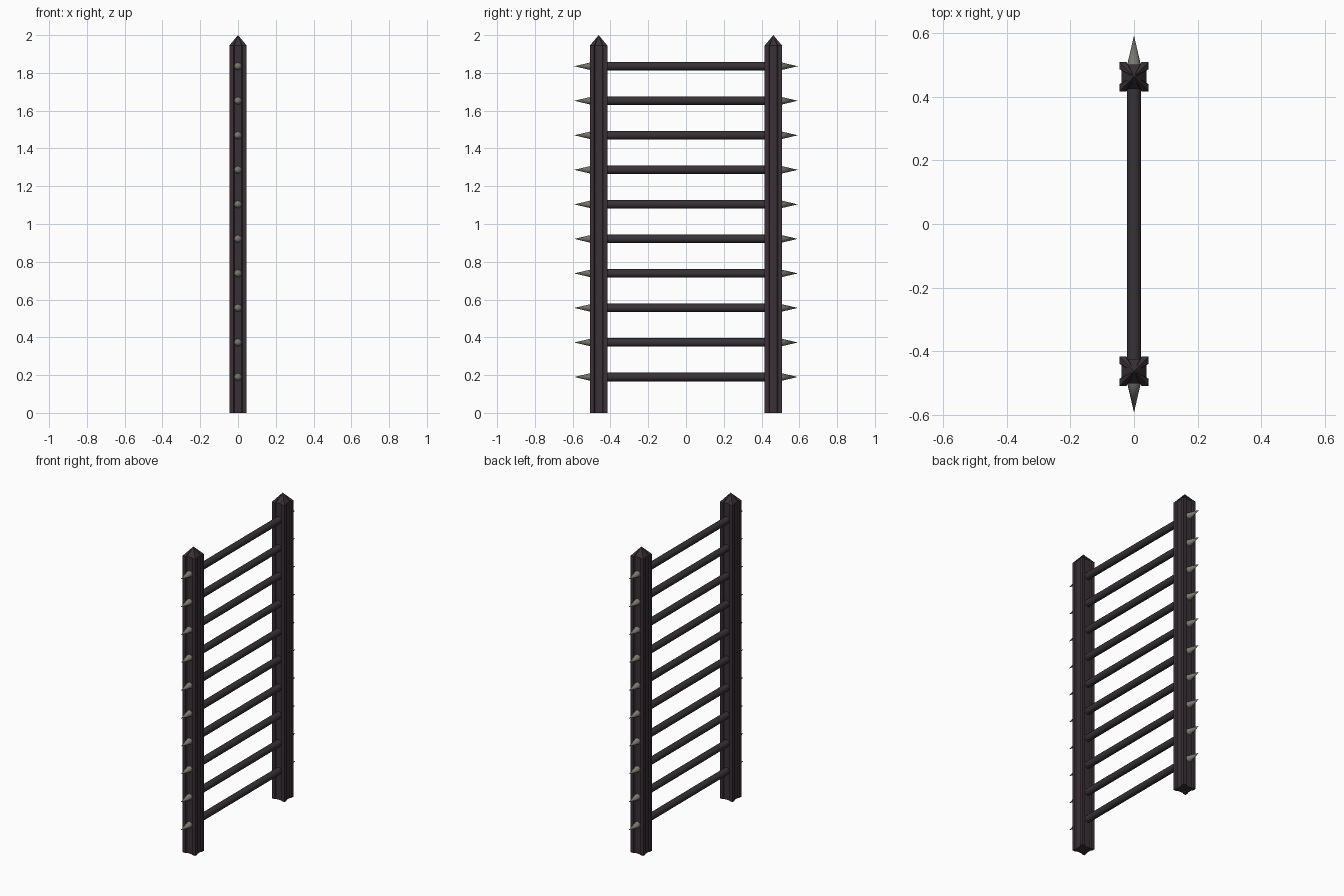
import bpy, bmesh, math
from mathutils import Matrix

if "Cube" in bpy.data.objects:
    bpy.data.objects.remove(bpy.data.objects["Cube"])

def material(name, rgb):
    m = bpy.data.materials.new(name)
    m.diffuse_color = (*rgb, 1)
    m.use_nodes = True
    m.node_tree.nodes["Principled BSDF"].inputs["Base Color"].default_value = m.diffuse_color
    return m

WOOD = material("dark wood", (0.042, 0.030, 0.037))
IRON = material("dark rung", (0.038, 0.031, 0.036))
SPIKE = material("grey spike", (0.19, 0.19, 0.16))

def finish(name, bm, mat, smooth=False):
    bmesh.ops.recalc_face_normals(bm, faces=bm.faces)
    me = bpy.data.meshes.new(name)
    bm.to_mesh(me)
    bm.free()
    me.materials.append(mat)
    ob = bpy.data.objects.new(name, me)
    bpy.context.collection.objects.link(ob)
    if smooth:
        bpy.context.view_layer.objects.active = ob
        ob.select_set(True)
        bpy.ops.object.shade_smooth_by_angle(angle=math.radians(50))
        ob.select_set(False)
    return ob

POST_Y, HALF, GROOVE, LIP = 0.4625, 0.046, 0.039, 0.024

# Post: square section with a shallow groove down every side, pointed top
def post(name, cy):
    quarter = [(HALF, -LIP), (GROOVE, -LIP * 0.8), (GROOVE, LIP * 0.8), (HALF, LIP), (HALF, HALF)]
    section = []
    for k in range(4):
        c, s = round(math.cos(k * math.pi / 2)), round(math.sin(k * math.pi / 2))
        section += [(x * c - y * s, x * s + y * c) for x, y in quarter]
    bm = bmesh.new()
    low = [bm.verts.new((x, cy + y, 0)) for x, y in section]
    high = [bm.verts.new((x, cy + y, 1.945)) for x, y in section]
    apex = bm.verts.new((0, cy, 2.0))
    n = len(section)
    bm.faces.new(low)
    for i in range(n):
        j = (i + 1) % n
        bm.faces.new((low[i], low[j], high[j], high[i]))
        bm.faces.new((high[i], high[j], apex))
    finish(name, bm, WOOD)

# Round bar or cone lying along y, from y0 (radius r0) to y1 (radius r1)
def bar(name, y0, y1, r0, r1, z, sides, mat):
    bm = bmesh.new()
    turn = Matrix.Rotation(math.copysign(math.pi / 2, y0 - y1), 4, 'X')
    place = Matrix.Translation((0, (y0 + y1) / 2, z)) @ turn
    bmesh.ops.create_cone(bm, cap_ends=True, segments=sides, radius1=r0,
                          radius2=r1, depth=abs(y1 - y0), matrix=place)
    finish(name, bm, mat, True)

for side, label in ((-1, "front"), (1, "back")):
    post(label + "_post", side * POST_Y)

# Ten rungs, each with a spike outside both posts
for i in range(10):
    z = 0.19 + i * 0.1828
    bar(f"rung_{i + 1}", -0.43, 0.43, 0.0225, 0.0225, z, 12, IRON)
    for side, label in ((-1, "front"), (1, "back")):
        bar(f"{label}_spike_{i + 1}", side * 0.495, side * 0.592, 0.0225, 0, z, 8, SPIKE)
